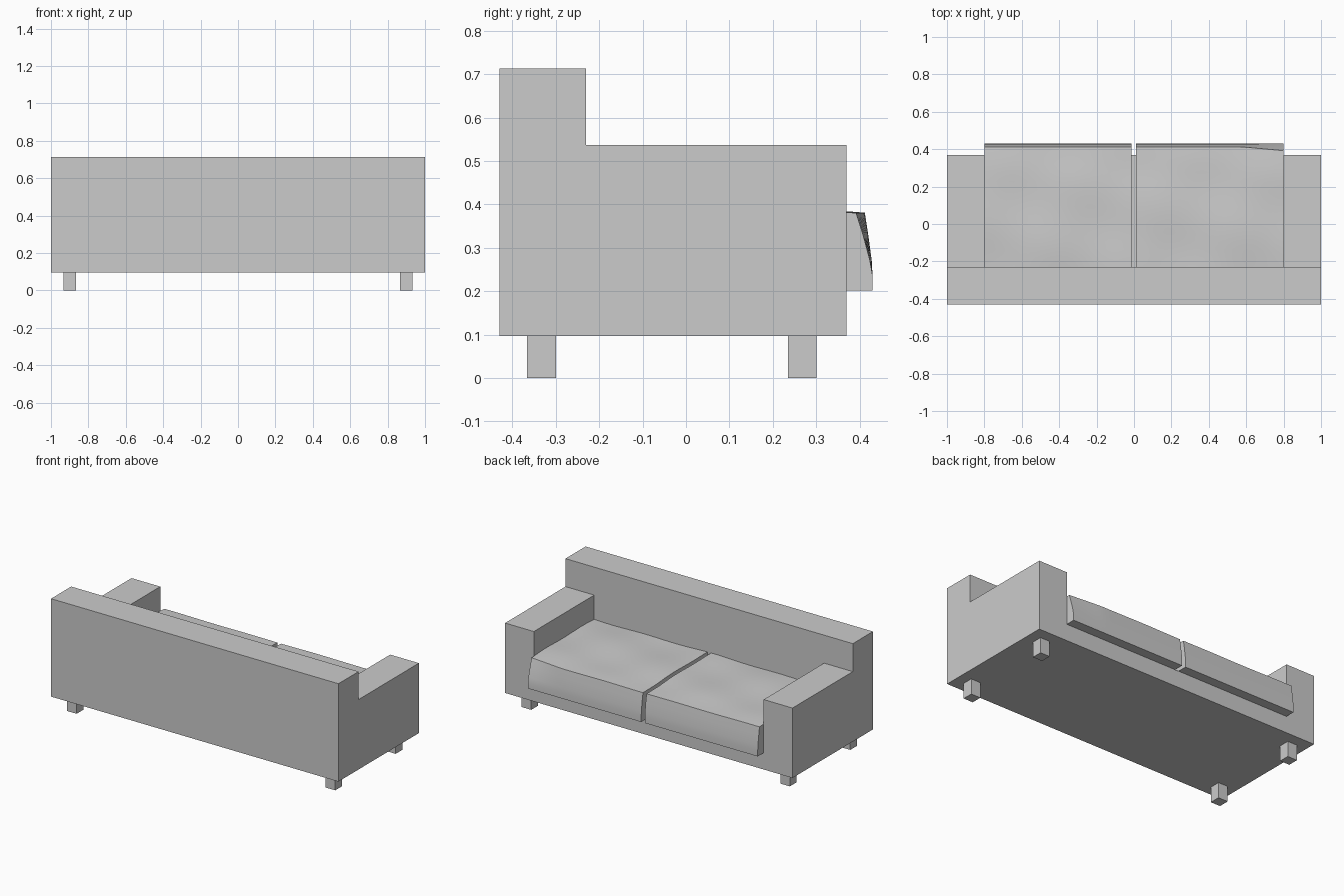
import bpy, bmesh
from math import sin, radians

if "Cube" in bpy.data.objects:
    bpy.data.objects.remove(bpy.data.objects["Cube"])


def make_object(name, bm):
    bmesh.ops.recalc_face_normals(bm, faces=bm.faces)
    mesh = bpy.data.meshes.new(name)
    bm.to_mesh(mesh)
    bm.free()
    ob = bpy.data.objects.new(name, mesh)
    bpy.context.collection.objects.link(ob)
    return ob


def extrude_y(name, profile, y0, y1):
    """Solid from an (x, z) outline running from y0 to y1."""
    bm = bmesh.new()
    face = bm.faces.new([bm.verts.new((x, y0, z)) for x, z in profile])
    ext = bmesh.ops.extrude_face_region(bm, geom=[face])["geom"]
    bmesh.ops.translate(bm, vec=(0, y1 - y0, 0),
                        verts=[v for v in ext if isinstance(v, bmesh.types.BMVert)])
    return make_object(name, bm)


def rect(x0, x1, z0, z1):
    return [(x0, z0), (x1, z0), (x1, z1), (x0, z1)]


# Body: one block with the seat hollow and the space above the arms cut away
body = extrude_y("sofa_body", rect(-1, 1, 0.097, 0.713), -0.43, 0.37)
cutter = extrude_y("seat_cutter", [(-1.1, 0.537), (-0.8, 0.537), (-0.8, 0.202), (0.8, 0.202),
                                   (0.8, 0.537), (1.1, 0.537), (1.1, 1), (-1.1, 1)], -0.23, 0.6)
cutter.hide_render = True
cut = body.modifiers.new("cut", "BOOLEAN")
cut.operation = "DIFFERENCE"
cut.solver = "EXACT"
cut.object = cutter
bpy.context.view_layer.objects.active = body
body.select_set(True)
bpy.ops.object.modifier_apply(modifier="cut")
bpy.data.objects.remove(cutter)

# Feet
for side, x in (("left", -0.9), ("right", 0.9)):
    for end, y in (("front", -0.333), ("back", 0.268)):
        extrude_y(f"{end}_{side}_foot", rect(x - 0.033, x + 0.033, 0, 0.1), y - 0.033, y + 0.033)


# Seat cushions: soft, slightly lumpy top and a leaning curved front
def cushion(name, x0, x1, nx=20, ny=14):
    bm = bmesh.new()
    rings = []
    for i in range(nx + 1):
        x = x0 + (x1 - x0) * i / nx
        sag = max(0, (x - 0.58) / 0.22) * 0.02
        ring = [(-0.23, 0.202), (0.43, 0.202), (0.43, 0.235), (0.428 - sag * 0.2, 0.27),
                (0.42 - sag * 0.6, 0.33)]
        for j in range(ny + 1):
            t = j / ny
            y = (0.412 - sag) * (1 - t) - 0.23 * t
            wave = 0.005 * sin(9 * x + 5 * y) * sin(11 * y - 4 * x + 1)
            ring.append((y, 0.38 + 0.024 * t * (1 - t) + 0.006 * t + wave * min(1, 0.3 + 3 * t)))
        rings.append([bm.verts.new((x, y, z)) for y, z in ring])
    n = len(rings[0])
    for a, b in zip(rings, rings[1:]):
        for k in range(n):
            bm.faces.new((a[k], a[(k + 1) % n], b[(k + 1) % n], b[k]))
    bm.faces.new(rings[0])
    bm.faces.new(rings[-1])
    ob = make_object(name, bm)
    bpy.ops.object.select_all(action="DESELECT")
    ob.select_set(True)
    bpy.context.view_layer.objects.active = ob
    bpy.ops.object.shade_smooth_by_angle(angle=radians(35))


cushion("left_seat_cushion", -0.8, -0.014)
cushion("right_seat_cushion", 0.011, 0.8)
